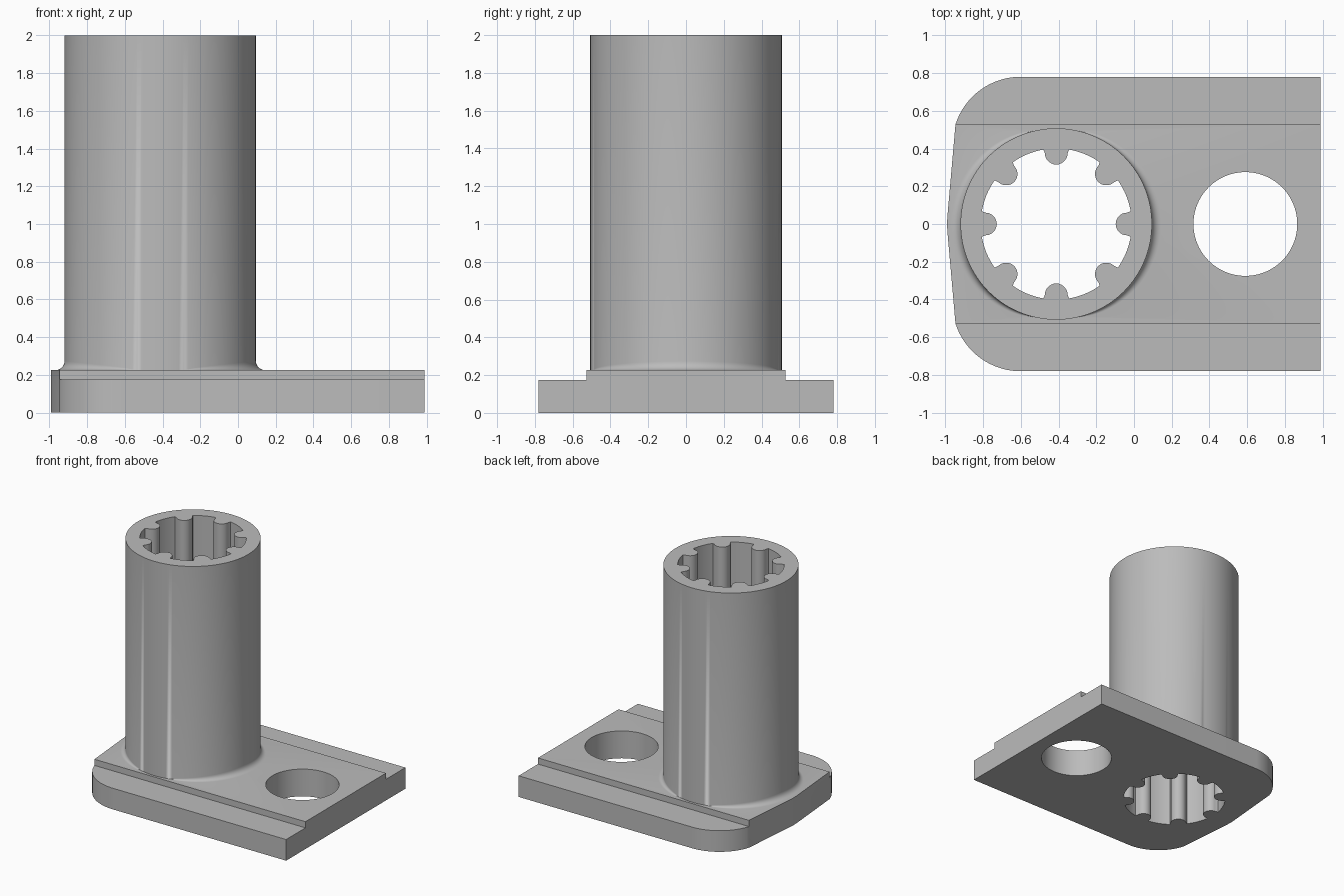
import bpy, bmesh
from math import sin, cos, pi, sqrt, radians, atan2, tau

cube = bpy.data.objects.get("Cube")
if cube:
    bpy.data.objects.remove(cube, do_unlink=True)

HUB_X, HUB_R, TOP = -0.412, 0.507, 2.0
STEP_Z, PLATE_Z, RAIL_Y, HALF_Y = 0.175, 0.226, 0.527, 0.78

grey = bpy.data.materials.new("plain grey")
grey.use_nodes = True
grey.diffuse_color = (0.5, 0.5, 0.5, 1)
grey.node_tree.nodes["Principled BSDF"].inputs["Base Color"].default_value = (0.5, 0.5, 0.5, 1)


def arc(cx, cy, r, a0, a1, n):
    return [(cx + r * cos(a0 + (a1 - a0) * i / n), cy + r * sin(a0 + (a1 - a0) * i / n))
            for i in range(n + 1)]


def loft(name, rings):
    """Closed solid from a stack of equal-length rings of 3D points, lowest first."""
    bm = bmesh.new()
    loops = [[bm.verts.new(p) for p in ring] for ring in rings]
    n = len(loops[0])
    for low, high in zip(loops, loops[1:]):
        for i in range(n):
            j = (i + 1) % n
            bm.faces.new((low[i], low[j], high[j], high[i]))
    bm.faces.new(loops[0][::-1])
    bm.faces.new(loops[-1])
    bmesh.ops.remove_doubles(bm, verts=bm.verts, dist=1e-5)
    bmesh.ops.recalc_face_normals(bm, faces=bm.faces)
    mesh = bpy.data.meshes.new(name)
    bm.to_mesh(mesh)
    bm.free()
    mesh.materials.append(grey)
    obj = bpy.data.objects.new(name, mesh)
    bpy.context.collection.objects.link(obj)
    return obj


def prism(name, outline, z0, z1):
    return loft(name, [[(x, y, z) for x, y in outline] for z in (z0, z1)])


def combine(target, tool, operation):
    """Apply a boolean and discard the tool object."""
    mod = target.modifiers.new("cut", "BOOLEAN")
    mod.operation, mod.solver, mod.object = operation, "EXACT", tool
    bpy.context.view_layer.objects.active = target
    bpy.ops.object.modifier_apply(modifier=mod.name)
    bpy.data.objects.remove(tool, do_unlink=True)


# Base plate: square right end, rounded corners and a shallow nose around the hub
corner_r, corner_x = 0.363, -0.6
corner_y = HALF_Y - corner_r
corner_end = atan2(RAIL_Y - corner_y, -sqrt(corner_r ** 2 - (RAIL_Y - corner_y) ** 2))
upper = [(0.987, HALF_Y)] + arc(corner_x, corner_y, corner_r, pi / 2, corner_end, 24)
nose = arc(HUB_X, 0, 0.578, pi - 0.088, pi + 0.088, 8)
outline = upper + nose + [(x, -y) for x, y in reversed(upper)]
base = prism("base_with_splined_tube", outline, 0, PLATE_Z)

# Lowered ledges along both long edges
for side in (-1, 1):
    ledge = [(-1.2, side * RAIL_Y), (1.2, side * RAIL_Y), (1.2, side), (-1.2, side)]
    combine(base, prism("ledge_cutter", ledge, STEP_Z, 0.5), "DIFFERENCE")

# Tube with a root fillet that fades out toward the ledges
SEG, STEPS = 128, 6


def hub_ring(z, t=None):
    ring = []
    for i in range(SEG):
        a = tau * i / SEG
        w = 0.048 * sqrt(max(0, 1 - (sin(a) / 0.96) ** 2))
        flare = w if t is None else w * (1 - sin(t))
        rise = 0 if t is None else w * (1 - cos(t))
        r = HUB_R + flare
        ring.append((HUB_X + r * cos(a), r * sin(a), z + rise))
    return ring


rings = [hub_ring(0.1)]
rings += [hub_ring(PLATE_Z, pi / 2 * i / STEPS) for i in range(STEPS + 1)]
rings.append([(HUB_X + HUB_R * cos(tau * i / SEG), HUB_R * sin(tau * i / SEG), TOP)
              for i in range(SEG)])
combine(base, loft("tube", rings), "UNION")

# Bore with eight round-nosed splines
bore = []
BORE_R, NOSE_R, NOSE_AT = 0.4, 0.06, 0.375
half = 0.068 / BORE_R
for k in range(8):
    a = k * pi / 4
    tooth = arc(NOSE_AT, 0, NOSE_R, radians(270), radians(90), 14)
    bore += [(HUB_X + x * cos(a) - y * sin(a), x * sin(a) + y * cos(a)) for x, y in tooth]
    bore += arc(HUB_X, 0, BORE_R, a + half, a + pi / 4 - half, 8)
combine(base, prism("bore_cutter", bore, -0.5, 2.5), "DIFFERENCE")

# Plain through hole
hole = arc(0.59, 0, 0.275, 0, tau, 96)[:-1]
combine(base, prism("hole_cutter", hole, -0.5, 0.6), "DIFFERENCE")

bpy.ops.object.select_all(action="DESELECT")
base.select_set(True)
bpy.context.view_layer.objects.active = base
bpy.ops.object.shade_smooth_by_angle(angle=radians(28))
